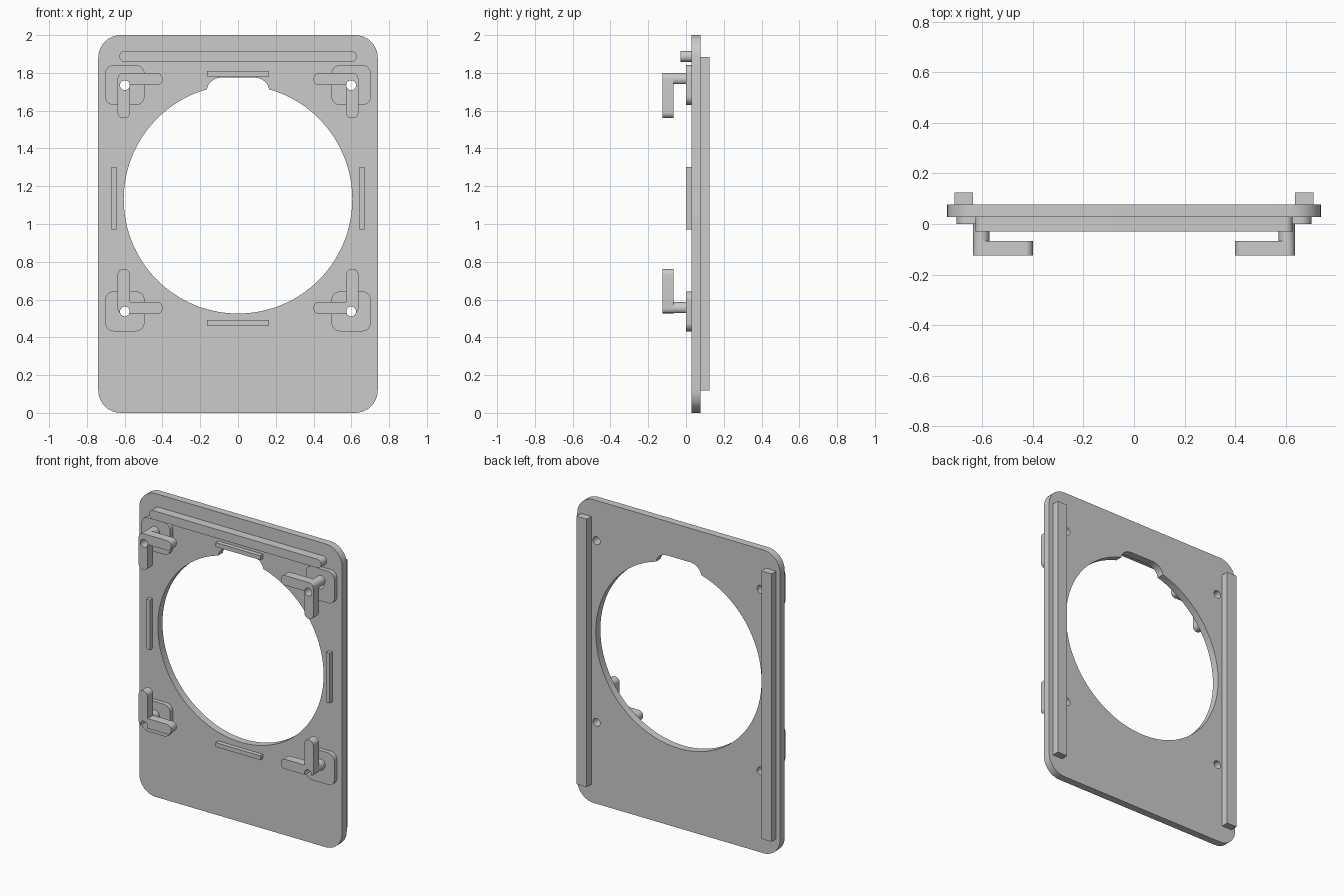
import bpy, bmesh, math
from mathutils import Vector

if "Cube" in bpy.data.objects:
    bpy.data.objects.remove(bpy.data.objects["Cube"])

grey = bpy.data.materials.new("light grey")
grey.diffuse_color = (0.6, 0.6, 0.6, 1)
grey.use_nodes = True
grey.node_tree.nodes["Principled BSDF"].inputs["Base Color"].default_value = grey.diffuse_color


def rounded(corners, steps=10):
    """Outline from right-angled corners (x, z, radius)."""
    out, n = [], len(corners)
    for i, (x, z, r) in enumerate(corners):
        c = Vector((x, z))
        if r == 0:
            out.append(c)
            continue
        d1 = (Vector(corners[i - 1][:2]) - c).normalized()
        d2 = (Vector(corners[(i + 1) % n][:2]) - c).normalized()
        for k in range(steps + 1):
            t = math.pi / 2 * k / steps
            out.append(c + r * (d1 + d2 - d2 * math.cos(t) - d1 * math.sin(t)))
    return out


def rect(x0, x1, z0, z1, r=0):
    return rounded([(x0, z0, r), (x1, z0, r), (x1, z1, r), (x0, z1, r)])


def circle(x, z, r, n):
    return [Vector((x + r * math.cos(2 * math.pi * k / n),
                    z + r * math.sin(2 * math.pi * k / n))) for k in range(n)]


def prism(name, outline, y0, y1):
    """Extrude an x-z outline from y0 to y1."""
    bm = bmesh.new()
    face = bm.faces.new([bm.verts.new((p.x, y0, p.y)) for p in outline])
    ext = bmesh.ops.extrude_face_region(bm, geom=[face])
    bmesh.ops.translate(bm, vec=(0, y1 - y0, 0),
                        verts=[v for v in ext["geom"] if isinstance(v, bmesh.types.BMVert)])
    bmesh.ops.recalc_face_normals(bm, faces=bm.faces)
    me = bpy.data.meshes.new(name)
    bm.to_mesh(me)
    bm.free()
    me.materials.append(grey)
    ob = bpy.data.objects.new(name, me)
    bpy.context.collection.objects.link(ob)
    return ob


def activate(ob):
    bpy.ops.object.select_all(action='DESELECT')
    ob.select_set(True)
    bpy.context.view_layer.objects.active = ob


def cut(ob, cutter):
    mod = ob.modifiers.new("cut", 'BOOLEAN')
    mod.operation, mod.solver, mod.object = 'DIFFERENCE', 'EXACT', cutter
    activate(ob)
    bpy.ops.object.modifier_apply(modifier=mod.name)


# Depth layers, front to back
ARM_F, ARM_B, BAR_F, PAD_F, PLATE_F, PLATE_B, RAIL_B = -0.125, -0.067, -0.03, 0.0, 0.028, 0.077, 0.125
cutters = []

# Base plate with the round opening and its notch at the top
plate = prism("base_plate", rect(-0.74, 0.74, 0, 2, 0.12), PLATE_F, PLATE_B)
opening = prism("opening_cutter", circle(0, 1.131, 0.605, 128), -0.2, 0.2)
half = [(0.165, 1.714), (0.158, 1.735), (0.142, 1.756), (0.115, 1.771), (0.085, 1.776)]
notch = prism("notch_cutter",
              [Vector(p) for p in [(-0.165, 1.5), (0.165, 1.5)] + half]
              + [Vector((-x, z)) for x, z in reversed(half)], -0.2, 0.2)
for c in (opening, notch):
    cut(plate, c)
    cutters.append(c)

parts = [plate]

# Long bar across the top
parts.append(prism("top_bar", rect(-0.628, 0.628, 1.858, 1.916, 0.028), BAR_F, PLATE_F))

# Thin strips above and below the opening
for label, z in (("upper", 1.782), ("lower", 0.463)):
    parts.append(prism(label + "_strip", rect(-0.163, 0.163, z, z + 0.028), PAD_F, PLATE_F))

for side, s in (("left", -1), ("right", 1)):
    # Side strip and back rail
    parts.append(prism(side + "_strip", rect(s * 0.643, s * 0.669, 0.972, 1.302), PAD_F, PLATE_F))
    parts.append(prism(side + "_rail", rect(s * 0.637, s * 0.711, 0.118, 1.885), PLATE_B, RAIL_B))

    # Corner clips: pad, post and L-shaped arm, drilled through with the plate
    for level, v, hole_z, post_z in (("lower", -1, 0.537, 0.555), ("upper", 1, 1.735, 1.767)):
        name = level + "_" + side
        px, w, r = 0.605, 0.032, 0.03
        drill = prism(name + "_drill", circle(s * 0.599, hole_z, 0.026, 32), -0.2, 0.2)
        cutters.append(drill)
        pad = prism(name + "_pad", rect(s * 0.495, s * 0.703, hole_z - 0.105, hole_z + 0.106, 0.045),
                    PAD_F, PLATE_F)
        post = prism(name + "_post", circle(s * px, post_z, w, 32), ARM_B, PAD_F)
        shape = [(w, w, r), (-0.205, w, r), (-0.205, -w, r),
                 (-w, -w, 0), (-w, -0.207, r), (w, -0.207, r)]
        arm = prism(name + "_arm",
                    rounded([(s * (px + x), post_z + v * z, q) for x, z, q in shape]), ARM_F, ARM_B)
        for ob in (plate, pad, post, arm):
            cut(ob, drill)
        parts += [pad, post, arm]

# Smooth the curved walls, keep hard edges
for ob in parts:
    activate(ob)
    bpy.ops.object.shade_smooth_by_angle(angle=math.radians(30))
for c in cutters:
    bpy.data.objects.remove(c, do_unlink=True)
